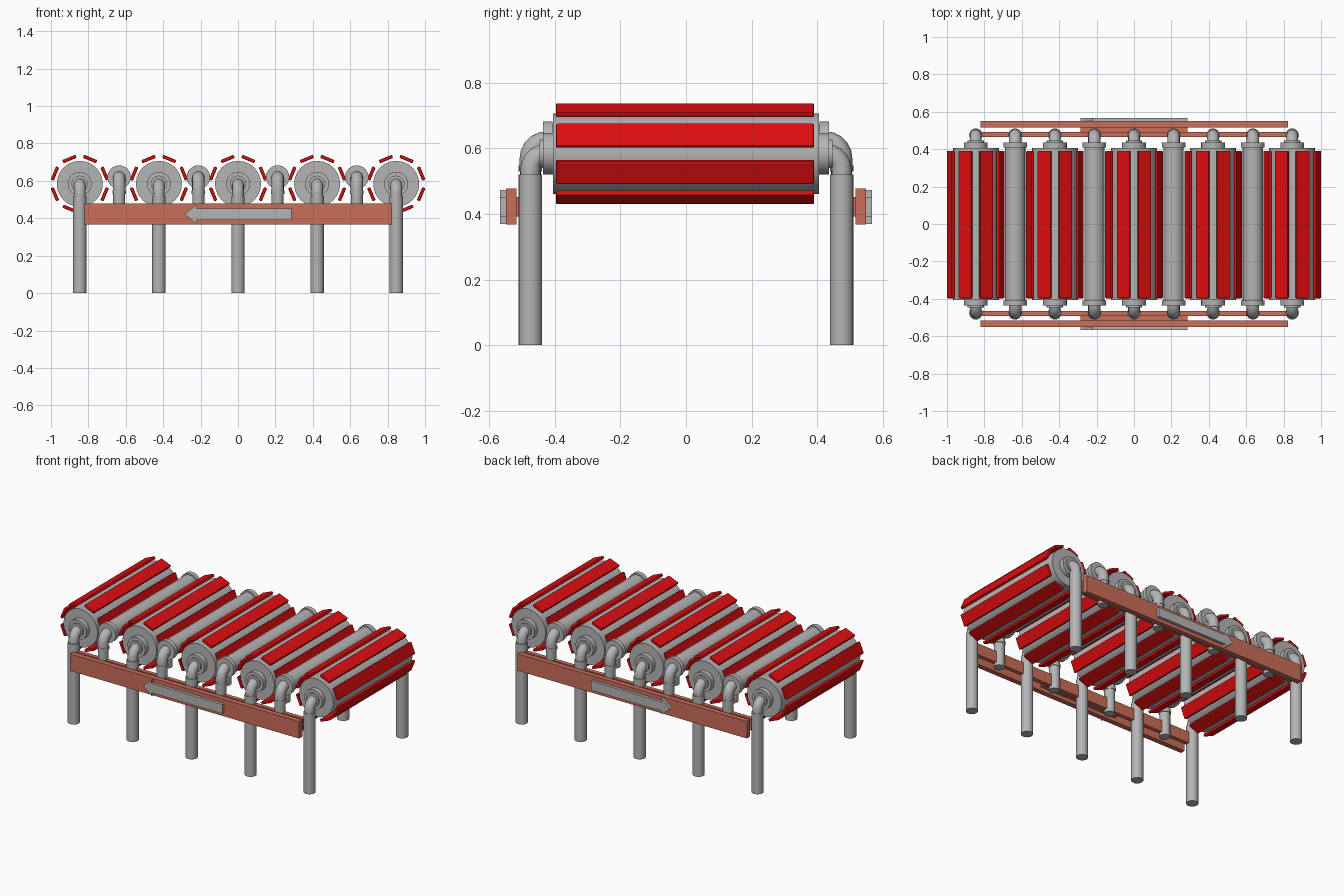
import bpy, bmesh, math
from mathutils import Matrix, Vector

if "Cube" in bpy.data.objects:
    bpy.data.objects.remove(bpy.data.objects["Cube"])


def material(name, rgb):
    m = bpy.data.materials.new(name)
    m.diffuse_color = (*rgb, 1)
    m.use_nodes = True
    m.node_tree.nodes["Principled BSDF"].inputs["Base Color"].default_value = m.diffuse_color
    return m


RED = material("red slat", (0.72, 0.004, 0.005))
GREY = material("grey metal", (0.46, 0.46, 0.46))
ORANGE = material("orange rail", (0.60, 0.155, 0.10))


def finish(name, bm, mat, smooth=False):
    bmesh.ops.recalc_face_normals(bm, faces=bm.faces)
    me = bpy.data.meshes.new(name)
    bm.to_mesh(me)
    bm.free()
    me.materials.append(mat)
    ob = bpy.data.objects.new(name, me)
    bpy.context.collection.objects.link(ob)
    if smooth:
        bpy.context.view_layer.objects.active = ob
        bpy.ops.object.select_all(action='DESELECT')
        ob.select_set(True)
        bpy.ops.object.shade_smooth_by_angle(angle=math.radians(35))
    return ob


def add_box(bm, lo, hi, mat=Matrix()):
    lo, hi = Vector(lo), Vector(hi)
    m = mat @ Matrix.Translation((lo + hi) / 2) @ Matrix.Diagonal((*(hi - lo), 1))
    return bmesh.ops.create_cube(bm, size=1, matrix=m)["verts"]


def add_cyl_y(bm, x, z, r, y0, y1, n=24):
    m = Matrix.Translation((x, (y0 + y1) / 2, z)) @ Matrix.Rotation(math.pi / 2, 4, 'X')
    bmesh.ops.create_cone(bm, cap_ends=True, segments=n, radius1=r, radius2=r,
                          depth=abs(y1 - y0), matrix=m)


def add_cyl_z(bm, x, y, r, z0, z1, n=20):
    bmesh.ops.create_cone(bm, cap_ends=True, segments=n, radius1=r, radius2=r, depth=z1 - z0,
                          matrix=Matrix.Translation((x, y, (z0 + z1) / 2)))


def add_elbow(bm, x, s, z, r, z_low, bend=0.05, n=16):
    # pipe running outward from the hub, turning down at y = 0.475
    path = [(0.41, z, 0)]
    for i in range(6):
        a = math.pi / 2 * i / 5
        path.append((0.475 - bend + bend * math.sin(a), z - bend + bend * math.cos(a), a))
    path.append((0.475, z_low, math.pi / 2))
    rings = []
    for y, zz, a in path:
        ring = []
        for k in range(n):
            t = 2 * math.pi * k / n
            u = r * math.cos(t)
            ring.append(bm.verts.new((x + r * math.sin(t), s * (y + u * math.sin(a)),
                                      zz + u * math.cos(a))))
        rings.append(ring)
    for a, b in zip(rings, rings[1:]):
        for k in range(n):
            bm.faces.new((a[k], a[(k + 1) % n], b[(k + 1) % n], b[k]))
    bm.faces.new(rings[0])
    bm.faces.new(rings[-1])


LEG_Y, BIG_Z, SMALL_Z = 0.475, 0.584, 0.62

# large slatted rollers on full-height legs
for i in range(5):
    x = (i - 2) * 0.423
    bm = bmesh.new()
    add_cyl_y(bm, x, BIG_Z, 0.123, -0.406, 0.406, 24)
    for s in (-1, 1):
        add_cyl_y(bm, x, BIG_Z, 0.064, s * 0.40, s * 0.437)
        add_cyl_y(bm, x, BIG_Z, 0.044, s * 0.43, s * 0.447)
    finish(f"roller_drum_{i}", bm, GREY, True)

    bm = bmesh.new()
    for k in range(8):
        m = (Matrix.Translation((x, 0, BIG_Z))
             @ Matrix.Rotation(math.radians(22.5 + 45 * k), 4, 'Y'))
        add_box(bm, (-0.038, -0.397, 0.135), (0.038, 0.391, 0.153), m)
    slats = finish(f"roller_slats_{i}", bm, RED)
    bev = slats.modifiers.new("rounded", 'BEVEL')
    bev.width, bev.segments = 0.005, 2

    for s, side in ((-1, "front"), (1, "back")):
        bm = bmesh.new()
        add_cyl_z(bm, x, s * LEG_Y, 0.036, 0, 0.52)
        add_elbow(bm, x, s, BIG_Z, 0.031, 0.51)
        finish(f"{side}_leg_{i}", bm, GREY, True)

# small plain rollers on short posts
for i in range(4):
    x = (i - 1.5) * 0.4235
    bm = bmesh.new()
    add_cyl_y(bm, x, SMALL_Z, 0.054, -0.42, 0.42)
    for s in (-1, 1):
        add_cyl_y(bm, x, SMALL_Z, 0.063, s * 0.408, s * 0.437)
    finish(f"small_roller_{i}", bm, GREY, True)
    for s, side in ((-1, "front"), (1, "back")):
        bm = bmesh.new()
        add_elbow(bm, x, s, SMALL_Z, 0.033, 0.54)
        add_cyl_z(bm, x, s * LEG_Y, 0.036, 0.53, 0.548)
        add_cyl_z(bm, x, s * LEG_Y, 0.032, 0.375, 0.535)
        finish(f"{side}_short_post_{i}", bm, GREY, True)

# side rails and direction arrows
arrow = [(-0.285, 0.422), (-0.222, 0.474), (-0.222, 0.452), (0.285, 0.452),
         (0.285, 0.392), (-0.222, 0.392), (-0.222, 0.370)]
for s, side in ((-1, "front"), (1, "back")):
    bm = bmesh.new()
    add_box(bm, (-0.822, min(s * 0.517, s * 0.55), 0.368), (0.824, max(s * 0.517, s * 0.55), 0.478))
    finish(f"{side}_rail", bm, ORANGE)
    bm = bmesh.new()
    add_box(bm, (-0.82, min(s * 0.465, s * 0.492), 0.395), (0.82, max(s * 0.465, s * 0.492), 0.47))
    add_box(bm, (-0.285, min(s * 0.49, s * 0.518), 0.392), (0.285, max(s * 0.49, s * 0.518), 0.452))
    finish(f"{side}_inner_rail", bm, ORANGE)
    bm = bmesh.new()
    a = [bm.verts.new((px, s * 0.549, pz)) for px, pz in arrow]
    b = [bm.verts.new((px, s * 0.568, pz)) for px, pz in arrow]
    bm.faces.new(a)
    bm.faces.new(b)
    for k in range(len(a)):
        j = (k + 1) % len(a)
        bm.faces.new((a[k], a[j], b[j], b[k]))
    finish(f"{side}_arrow", bm, GREY)
